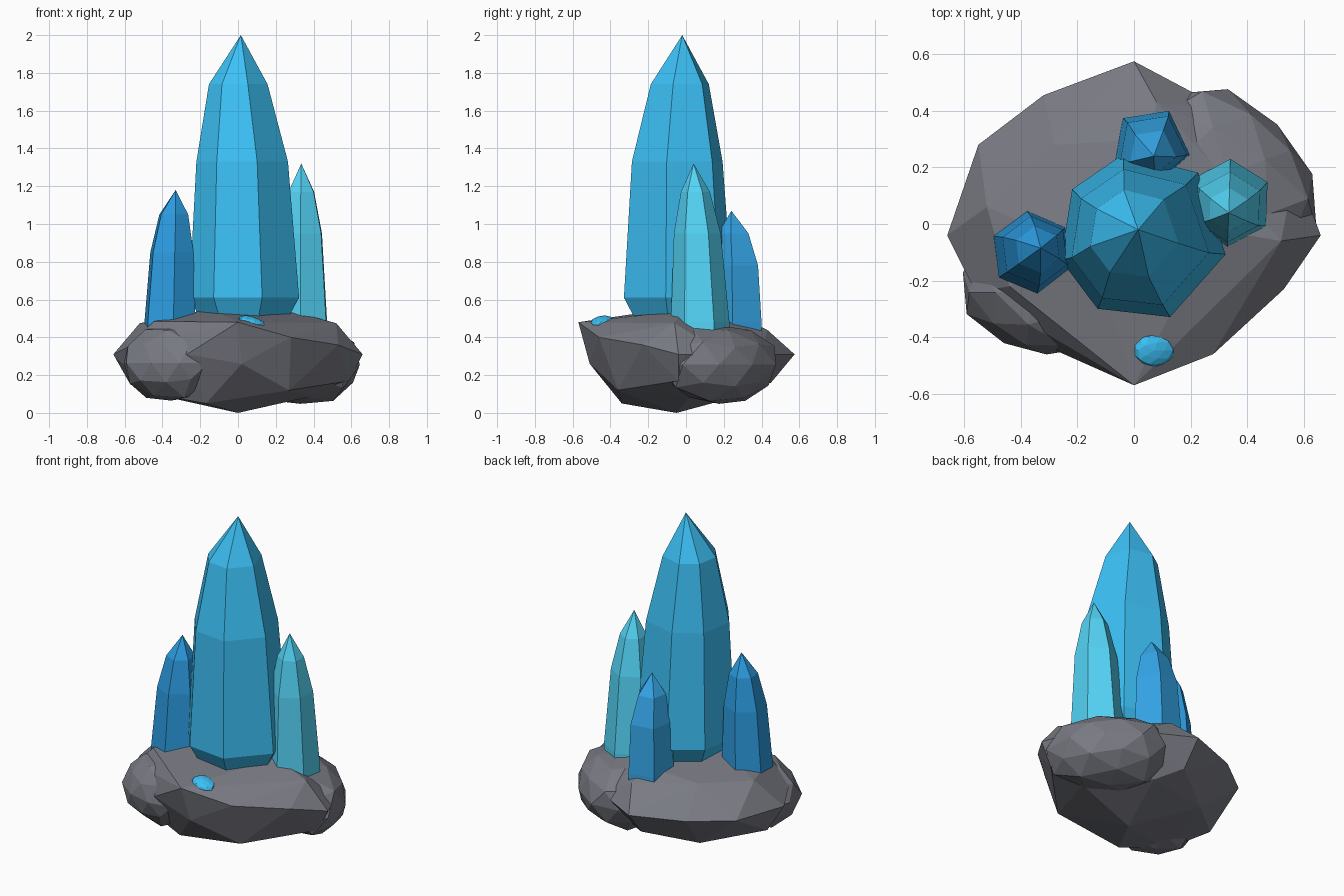
import bpy, bmesh, math, random
from mathutils import Vector, Matrix

if "Cube" in bpy.data.objects:
    bpy.data.objects.remove(bpy.data.objects["Cube"])


def finish(name, bm, mat):
    bmesh.ops.recalc_face_normals(bm, faces=bm.faces)
    me = bpy.data.meshes.new(name)
    bm.to_mesh(me)
    bm.free()
    ob = bpy.data.objects.new(name, me)
    bpy.context.collection.objects.link(ob)
    me.materials.append(mat)
    return ob


def material(name, rgb):
    m = bpy.data.materials.new(name)
    m.diffuse_color = (*rgb, 1)
    m.use_nodes = True
    m.node_tree.nodes["Principled BSDF"].inputs["Base Color"].default_value = m.diffuse_color
    return m


def lump(name, loc, radii, mat, jitter=0.06, yaw=0.0, tilt=(0, 0), seed=1):
    """Faceted, slightly irregular ellipsoid, turned by yaw degrees."""
    rng = random.Random(seed)
    bm = bmesh.new()
    bmesh.ops.create_icosphere(bm, subdivisions=2, radius=1)
    turn = Matrix.Rotation(math.radians(yaw), 3, 'Z')
    for v in bm.verts:
        v.co *= 1 + rng.uniform(-jitter, jitter)
        v.co = turn @ Vector(c * r for c, r in zip(v.co, radii))
        v.co.z += tilt[0] * v.co.x + tilt[1] * v.co.y
        v.co += Vector(loc)
    return finish(name, bm, mat)


def crystal(name, angles, levels, tip, mat):
    """Prism lofted through (x, y, z, radius) levels and closed to a point."""
    bm = bmesh.new()
    rings = [[bm.verts.new((x + r * math.cos(math.radians(a)),
                            y + r * math.sin(math.radians(a)), z)) for a in angles]
             for x, y, z, r in levels]
    n = len(angles)
    top = bm.verts.new(tip)
    bm.faces.new(rings[0])
    for i in range(n):
        j = (i + 1) % n
        for lo, hi in zip(rings, rings[1:]):
            bm.faces.new((lo[i], lo[j], hi[j], hi[i]))
        bm.faces.new((rings[-1][i], rings[-1][j], top))
    return finish(name, bm, mat)


def even(n, phase):
    return [phase + 360 * i / n for i in range(n)]


stone = material("stone", (0.19, 0.195, 0.225))
blue = material("crystal_blue", (0.045, 0.53, 0.92))
deep = material("crystal_deep_blue", (0.025, 0.33, 0.75))
cyan = material("crystal_cyan", (0.09, 0.67, 0.94))
mid = material("crystal_mid_blue", (0.035, 0.38, 0.8))

# Main rock: convex hull of rim, upper and lower points
rim = [(0, .575, .31), (-.32, .455, .31), (-.55, .28, .31), (-.66, -.04, .31),
       (-.56, -.24, .36), (-.27, -.45, .31), (0, -.57, .48), (.28, -.46, .40),
       (.53, -.23, .36), (.66, -.04, .31), (.57, .2, .31), (.33, .4, .31)]
upper = [(-.15, -.1, .55), (.28, -.02, .54), (.05, .3, .5), (-.52, .06, .475),
         (.52, -.06, .475), (-.28, .28, .475), (-.44, -.22, .485),
         (-.18, -.32, .5), (.08, .43, .44)]
lower = [(0, -.05, 0), (.27, -.36, .12), (-.17, -.34, .05), (.4, .02, .09),
         (.12, .32, .1), (-.28, .26, .09), (-.57, 0, .15), (.59, -.04, .17),
         (0, .45, .16), (.02, -.51, .26), (-.45, -.25, .1)]
bm = bmesh.new()
for p in rim + upper + lower:
    bm.verts.new(p)
bmesh.ops.convex_hull(bm, input=bm.verts)
loose = [v for v in bm.verts if not v.link_faces]
bmesh.ops.delete(bm, geom=loose, context='VERTS')
finish("main_rock", bm, stone)

# Side rocks
lump("right_rock", (.33, .175, .255), (.36, .265, .215), stone, jitter=.07, yaw=-45, seed=4)
lump("left_rock", (-.355, -.24, .265), (.27, .22, .205), stone, jitter=.07, yaw=-30, seed=7)

# Crystals
crystal("main_crystal", [-12, 49, 103, 146, 196, 238, 289],
        [(.03, -.045, .42, .2), (.03, -.045, .52, .25), (.03, -.045, .61, .3),
         (.02, -.05, 1.33, .25), (0, -.035, 1.74, .16)], (.015, -.02, 2), blue)
crystal("left_crystal", even(6, 37),
        [(-.36, -.1, .4, .147), (-.36, -.1, .48, .147), (-.35, -.095, .85, .124),
         (-.34, -.09, 1.05, .083)], (-.33, -.085, 1.18), deep)
crystal("right_crystal", even(6, 28),
        [(.335, .075, .4, .155), (.335, .075, .48, .155), (.335, .06, .95, .124),
         (.335, .05, 1.17, .077)], (.335, .04, 1.32), cyan)
crystal("back_crystal", [-12, 63, 135, 204, 276],
        [(.06, .275, .43, .14), (.06, .275, .48, .14), (.065, .27, .78, .125),
         (.065, .255, .95, .085)], (.07, .24, 1.07), mid)

# Small gem embedded at the front
lump("small_gem", (.072, -.447, .483), (.07, .058, .028), blue,
     jitter=.04, tilt=(-.22, .12), seed=3)
